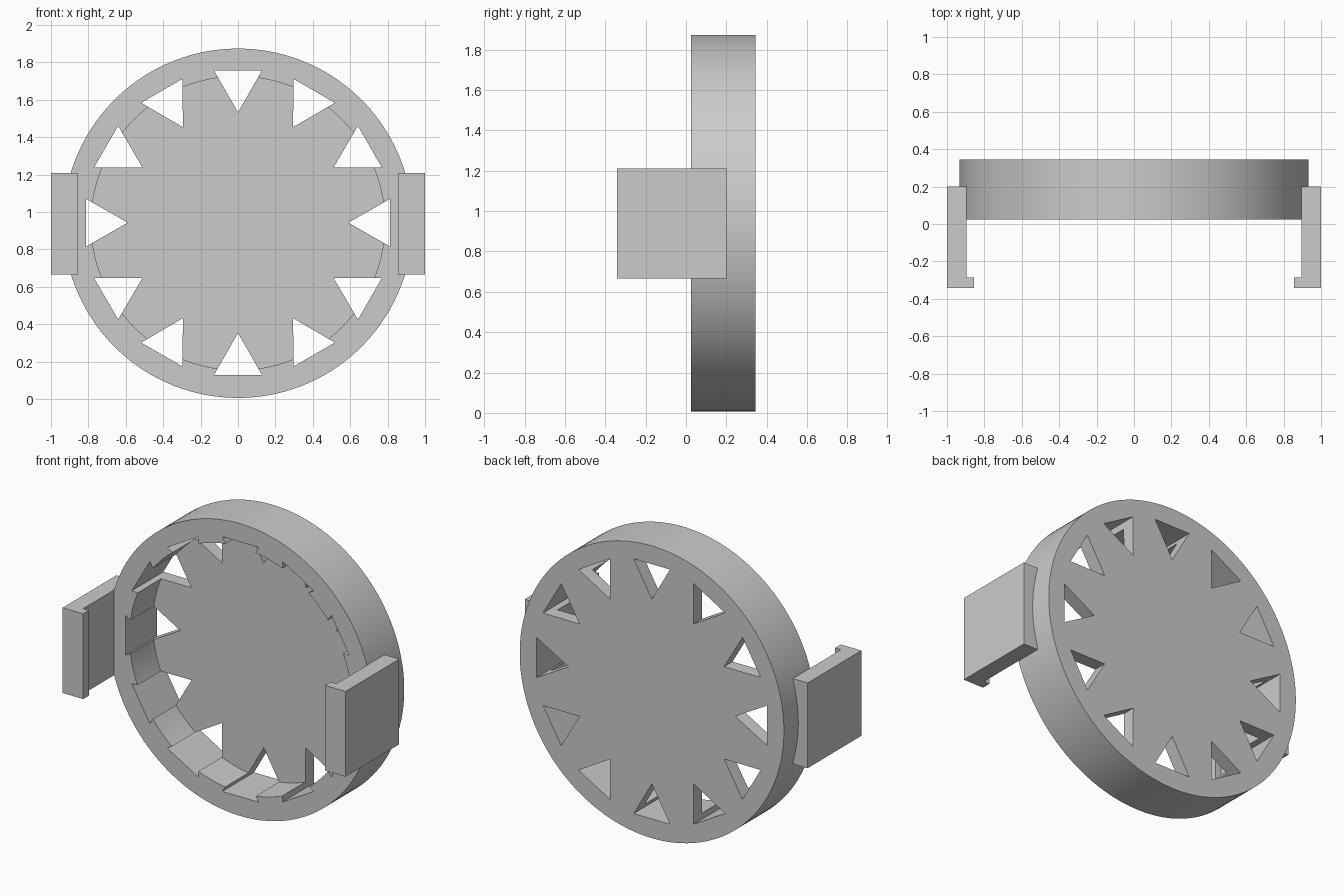
import bpy, bmesh, math

cube = bpy.data.objects.get("Cube")
if cube:
    bpy.data.objects.remove(cube, do_unlink=True)

CENTRE_Z = 0.94
FRONT, FLOOR, BACK = 0.025, 0.26, 0.345
HOLES = 12

grey = bpy.data.materials.new("light grey")
grey.use_nodes = True
colour = (0.6, 0.6, 0.6, 1)
grey.diffuse_color = colour
grey.node_tree.nodes["Principled BSDF"].inputs["Base Color"].default_value = colour


def prism(name, outline, low, high, axis="y"):
    """Extrude a flat outline along y (outline is x, z) or along z (outline is x, y)."""
    bm = bmesh.new()
    place = (lambda a, b: (a, low, b)) if axis == "y" else (lambda a, b: (a, b, low))
    face = bm.faces.new([bm.verts.new(place(a, b)) for a, b in outline])
    grown = bmesh.ops.extrude_face_region(bm, geom=[face])["geom"]
    step = (0, high - low, 0) if axis == "y" else (0, 0, high - low)
    bmesh.ops.translate(bm, vec=step, verts=[g for g in grown if isinstance(g, bmesh.types.BMVert)])
    bmesh.ops.recalc_face_normals(bm, faces=bm.faces)
    mesh = bpy.data.meshes.new(name)
    bm.to_mesh(mesh)
    bm.free()
    mesh.materials.append(grey)
    obj = bpy.data.objects.new(name, mesh)
    bpy.context.collection.objects.link(obj)
    return obj


def circle(radius, count=128):
    turns = [math.tau * (i + 0.5) / count for i in range(count)]
    return [(radius * math.cos(t), CENTRE_Z + radius * math.sin(t)) for t in turns]


def triangle(turn):
    """Triangle pointing at the disc centre."""
    c, s = math.cos(turn), math.sin(turn)
    points = [(0.59, 0), (0.814, -0.128), (0.814, 0.128)]
    return [(r * c - w * s, CENTRE_Z + 0.003 + r * s + w * c) for r, w in points]


def cut(target, cutter):
    cutter.hide_render = True
    mod = target.modifiers.new("cut", "BOOLEAN")
    mod.operation = "DIFFERENCE"
    mod.solver = "EXACT"
    mod.object = cutter
    bpy.context.view_layer.objects.active = target
    bpy.ops.object.modifier_apply(modifier=mod.name)
    bpy.data.objects.remove(cutter, do_unlink=True)


# Round cap: rim with a recessed floor
cap = prism("round_cap", circle(0.934), FRONT, BACK)
cut(cap, prism("recess_cutter", circle(0.785), FRONT - 0.1, FLOOR))

# Ring of triangular vents, notched into the rim
for i in range(HOLES):
    cut(cap, prism("vent_cutter", triangle(math.tau * i / HOLES), FRONT - 0.15, BACK + 0.1))

bpy.ops.object.select_all(action="DESELECT")
cap.select_set(True)
bpy.context.view_layer.objects.active = cap
bpy.ops.object.shade_smooth_by_angle(angle=math.radians(25))

# Side clips: an L profile with an inward lip at the front
profile = [(1, 0.2), (1, -0.342), (0.855, -0.342), (0.855, -0.285), (0.896, -0.285), (0.896, 0.2)]
for name, side in (("left_clip", 1), ("right_clip", -1)):
    prism(name, [(side * x, y) for x, y in profile], 0.665, 1.21, axis="z")
